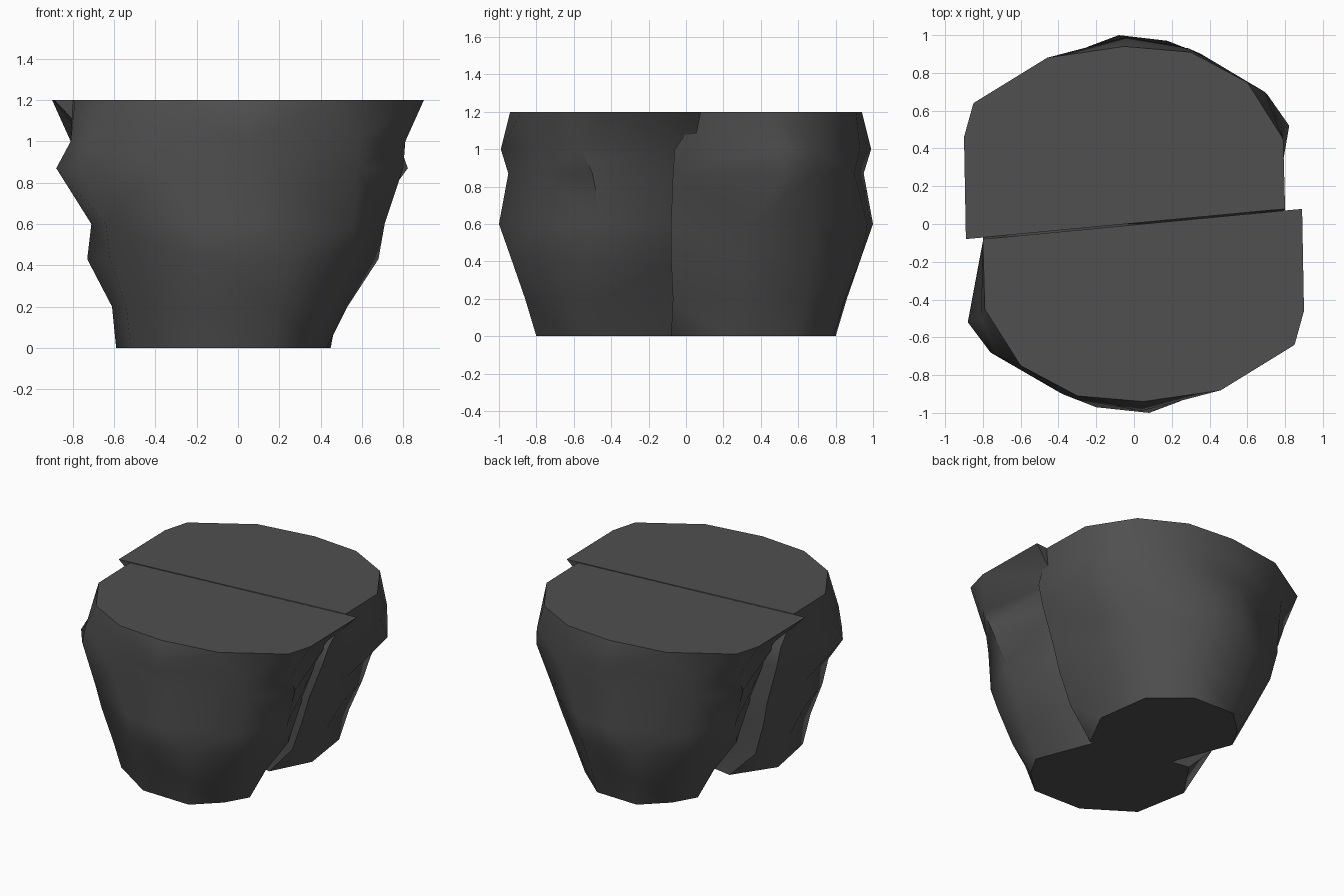
import bpy, bmesh, math

if "Cube" in bpy.data.objects:
    bpy.data.objects.remove(bpy.data.objects["Cube"])

stone = bpy.data.materials.new("charcoal_stone")
stone.diffuse_color = (0.08, 0.08, 0.08, 1)
stone.use_nodes = True
stone.node_tree.nodes["Principled BSDF"].inputs["Base Color"].default_value = stone.diffuse_color

# Outline of one stone half at rising heights, from its left end round to its right end
LEVELS = [
    (0.00, [(-.40, .08), (-.59, -.20), (-.52, -.58), (-.20, -.79), (.17, -.80), (.34, -.64), (.43, -.48), (.26, -.04)]),
    (0.20, [(-.60, .07), (-.61, -.30), (-.54, -.64), (-.20, -.85), (.20, -.86), (.44, -.70), (.53, -.46), (.34, .00)]),
    (0.43, [(-.67, .08), (-.73, -.30), (-.62, -.66), (-.20, -.94), (.24, -.94), (.55, -.72), (.68, -.40), (.46, .00)]),
    (0.60, [(-.70, .08), (-.71, -.35), (-.64, -.70), (-.20, -.97), (.08, -1.0), (.56, -.78), (.71, -.45), (.53, .00)]),
    (0.87, [(-.77, .07), (-.88, -.52), (-.76, -.68), (-.38, -.90), (.10, -.95), (.58, -.78), (.80, -.50), (.63, .02)]),
    (1.00, [(-.79, .06), (-.81, -.50), (-.72, -.70), (-.30, -.93), (.04, -.99), (.58, -.80), (.81, -.56), (.70, .04)]),
    (1.20, [(-.80, -.08), (-.79, -.45), (-.60, -.75), (-.30, -.91), (.05, -.94), (.46, -.88), (.85, -.64), (.90, -.46), (.89, .08)]),
]


def stone_half(name, turned):
    bm = bmesh.new()

    def place(x, y, z):
        if turned:
            # the back half is the front half turned round, a little slimmer low on its right
            x, y = -x, -y
            if x > 0:
                x *= 0.76 + 0.24 * min(1, z / 1.2)
        return bm.verts.new((x, y, z))

    rings = [[place(x, y, z) for x, y in pts] for z, pts in LEVELS]
    n = len(rings[0])
    for a, b in zip(rings[:-1], rings[1:-1]):
        for i in range(n):
            j = (i + 1) % n
            bm.faces.new((a[i], a[j], b[j], b[i]))
    # top band up to the rim, which has one extra corner on the right
    a, b = rings[-2], rings[-1]
    for i in range(6):
        bm.faces.new((a[i], a[i + 1], b[i + 1], b[i]))
    bm.faces.new((a[6], b[7], b[6]))
    bm.faces.new((a[6], a[7], b[8], b[7]))
    bm.faces.new((a[7], a[0], b[0], b[8]))
    # flat top and base
    bm.faces.new(rings[-1])
    bm.faces.new(rings[0][::-1])
    bmesh.ops.recalc_face_normals(bm, faces=bm.faces)
    bmesh.ops.triangulate(bm, faces=bm.faces)
    mesh = bpy.data.meshes.new(name)
    bm.to_mesh(mesh)
    bm.free()
    mesh.materials.append(stone)
    ob = bpy.data.objects.new(name, mesh)
    bpy.context.collection.objects.link(ob)
    bpy.ops.object.select_all(action='DESELECT')
    ob.select_set(True)
    bpy.context.view_layer.objects.active = ob
    bpy.ops.object.shade_smooth_by_angle(angle=math.radians(50))
    return ob


# Two interlocking halves
stone_half("front_stone_half", False)
stone_half("back_stone_half", True)
